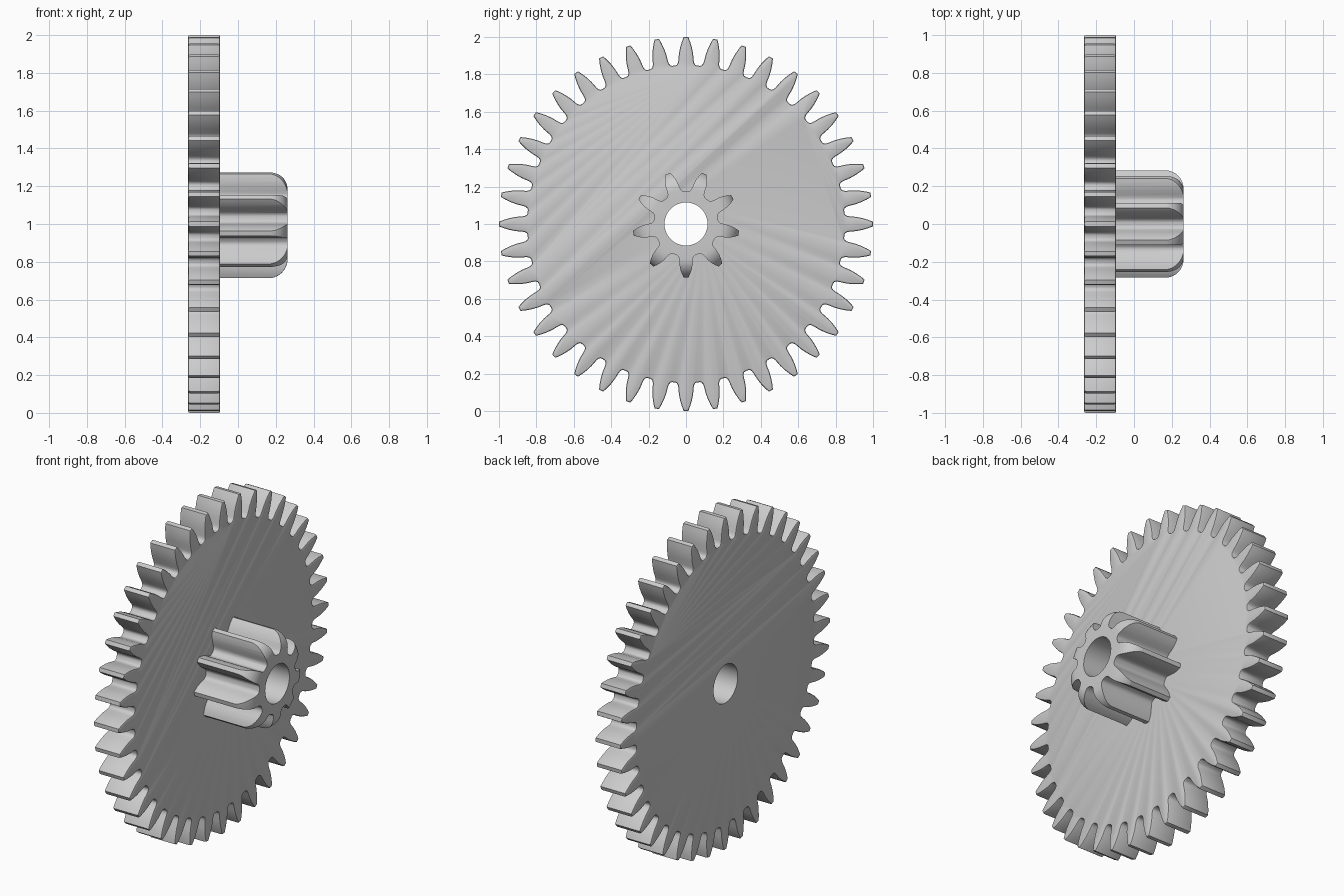
import bpy, bmesh, math
from mathutils import Matrix, Vector

old = bpy.data.objects.get("Cube")
if old:
    bpy.data.objects.remove(old, do_unlink=True)

grey = bpy.data.materials.new("grey plastic")
grey.use_nodes = True
grey.diffuse_color = (0.6, 0.6, 0.6, 1)
grey.node_tree.nodes["Principled BSDF"].inputs["Base Color"].default_value = (0.6, 0.6, 0.6, 1)

X_BACK, X_FACE, X_END = -0.264, -0.094, 0.262
BORE = 0.115


def make_object(name, bm):
    bmesh.ops.recalc_face_normals(bm, faces=bm.faces)
    mesh = bpy.data.meshes.new(name)
    bm.to_mesh(mesh)
    bm.free()
    mesh.materials.append(grey)
    obj = bpy.data.objects.new(name, mesh)
    bpy.context.collection.objects.link(obj)
    return obj


def toothed_prism(name, half_tooth, teeth, start, x0, x1):
    """Extrude a ring of mirrored half teeth, given as (radius, half width)."""
    bm = bmesh.new()
    outline = [(r, -w) for r, w in reversed(half_tooth)] + half_tooth
    verts = []
    for i in range(teeth):
        a = start + i * math.tau / teeth
        for r, w in outline:
            b = a + math.asin(w / r)
            verts.append(bm.verts.new((x0, r * math.cos(b), 1 + r * math.sin(b))))
    face = bm.faces.new(verts)
    res = bmesh.ops.extrude_face_region(bm, geom=[face])
    moved = [g for g in res["geom"] if isinstance(g, bmesh.types.BMVert)]
    bmesh.ops.translate(bm, verts=moved, vec=(x1 - x0, 0, 0))
    return make_object(name, bm)


def lathe(name, profile, steps=96):
    """Spin a closed (x, radius) profile around the axle."""
    bm = bmesh.new()
    rings = []
    for i in range(steps):
        a = i * math.tau / steps
        rings.append([bm.verts.new((x, r * math.cos(a), 1 + r * math.sin(a))) for x, r in profile])
    n = len(profile)
    for i in range(steps):
        p, q = rings[i], rings[(i + 1) % steps]
        for j in range(n):
            k = (j + 1) % n
            bm.faces.new((p[j], p[k], q[k], q[j]))
    return make_object(name, bm)


def apply_modifiers(obj):
    bpy.context.view_layer.update()
    deps = bpy.context.evaluated_depsgraph_get()
    mesh = bpy.data.meshes.new_from_object(obj.evaluated_get(deps))
    obj.modifiers.clear()
    obj.data = mesh


def boolean(obj, cutter, operation):
    mod = obj.modifiers.new("shape", 'BOOLEAN')
    mod.object, mod.operation, mod.solver = cutter, operation, 'EXACT'
    apply_modifiers(obj)
    bpy.data.objects.remove(cutter, do_unlink=True)


# Large wheel with softened rims
wheel = toothed_prism(
    "large_gear",
    [(1.0, 0.012), (0.975, 0.022), (0.945, 0.031), (0.91, 0.038), (0.875, 0.041),
     (0.861, 0.044), (0.852, 0.050), (0.849, 0.058)],
    40, math.pi / 2, X_BACK, X_FACE)
bevel = wheel.modifiers.new("rim", 'BEVEL')
bevel.width, bevel.segments = 0.009, 2
bevel.limit_method, bevel.angle_limit = 'ANGLE', math.radians(75)
apply_modifiers(wheel)

# Axle hole through the wheel
bm = bmesh.new()
bmesh.ops.create_cone(bm, cap_ends=True, segments=96, radius1=BORE, radius2=BORE, depth=2,
                      matrix=Matrix.Translation((0, 0, 1)) @ Matrix.Rotation(math.pi / 2, 4, 'Y'))
boolean(wheel, make_object("bore_cutter", bm), 'DIFFERENCE')

# Small pinion, trimmed by a rounded sleeve that also opens its bore
pinion = toothed_prism(
    "pinion",
    [(0.286, 0.013), (0.27, 0.021), (0.25, 0.029), (0.225, 0.034), (0.20, 0.035),
     (0.185, 0.037), (0.176, 0.043), (0.173, 0.050)],
    9, -math.pi / 2, X_FACE, X_END + 0.1)
R, FILLET = 0.287, 0.10
arc = [(X_END - FILLET + FILLET * math.sin(t), R - FILLET + FILLET * math.cos(t))
       for t in (i * math.pi / 20 for i in range(11))]
sleeve = lathe("sleeve_cutter", [(X_FACE - 0.1, BORE), (X_FACE - 0.1, R)] + arc + [(X_END, BORE)])
boolean(pinion, sleeve, 'INTERSECT')

# Smooth flanks, crisp edges
for obj in (wheel, pinion):
    bpy.ops.object.select_all(action='DESELECT')
    obj.select_set(True)
    bpy.context.view_layer.objects.active = obj
    bpy.ops.object.shade_smooth_by_angle(angle=math.radians(32))
